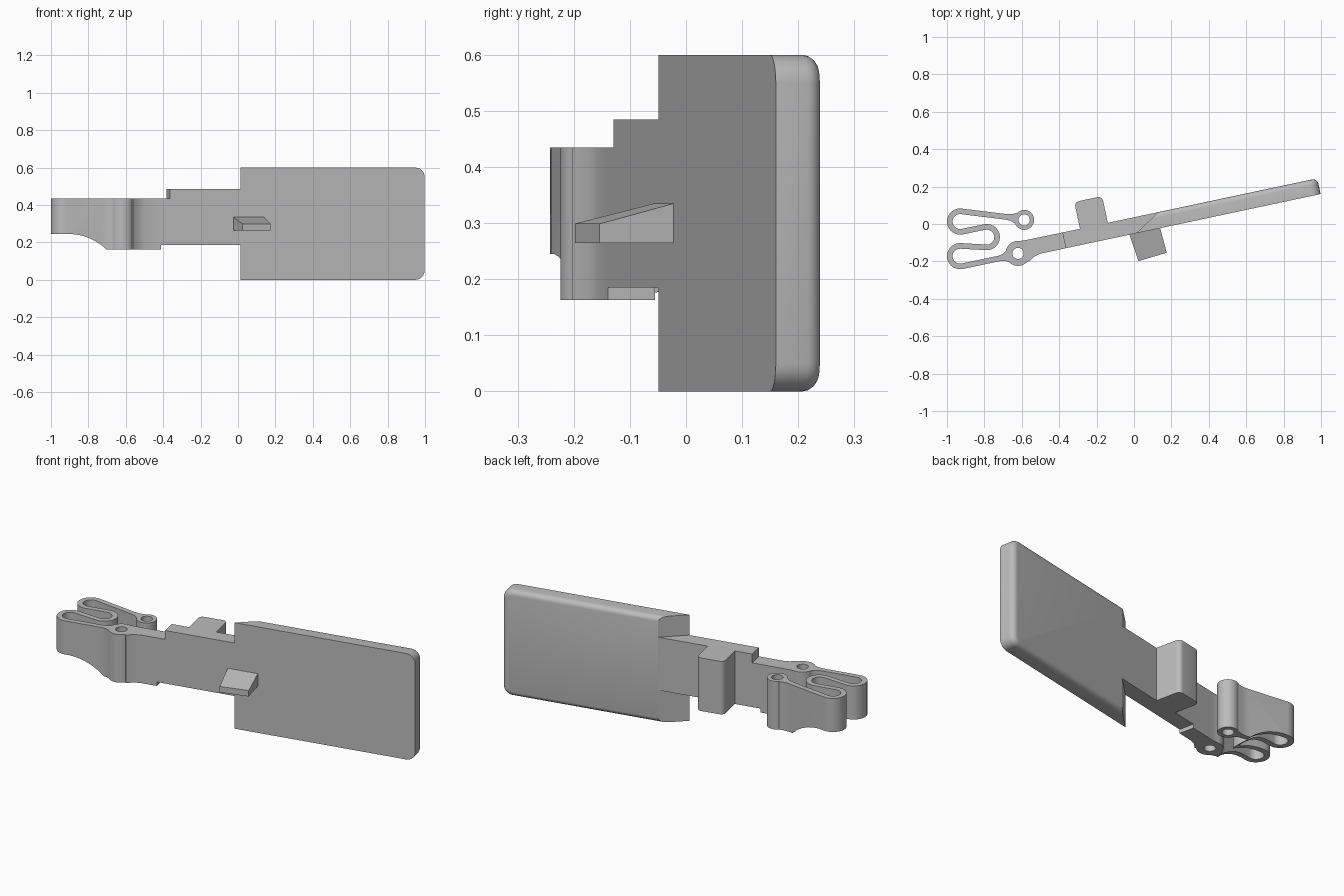
import bpy, bmesh, math
from mathutils import Matrix, Vector

cube = bpy.data.objects.get("Cube")
if cube:
    bpy.data.objects.remove(cube, do_unlink=True)

grey = bpy.data.materials.new("mid_grey")
grey.use_nodes = True
grey.diffuse_color = (0.5, 0.5, 0.5, 1)
grey.node_tree.nodes["Principled BSDF"].inputs["Base Color"].default_value = (0.5, 0.5, 0.5, 1)

# The bar is turned about z; its front face is local y = 0
BAR = Matrix.Translation((0, -0.052, 0)) @ Matrix.Rotation(math.radians(12), 4, 'Z')
UPRIGHT = Matrix.Rotation(math.radians(90), 4, 'X')
WORLD = Matrix.Identity(4)
THICK = 0.086
CLIP_LOW, CLIP_HIGH = 0.163, 0.435


def prism(name, outline, low, high, frame=WORLD, shape=None):
    """Extrude a flat outline; shape may refine the bmesh."""
    bm = bmesh.new()
    base = bm.faces.new([bm.verts.new((x, y, low)) for x, y in outline])
    top = bmesh.ops.extrude_face_region(bm, geom=[base])["geom"]
    for v in top:
        if isinstance(v, bmesh.types.BMVert):
            v.co.z = high
    bmesh.ops.recalc_face_normals(bm, faces=bm.faces)
    if shape:
        shape(bm)
    mesh = bpy.data.meshes.new(name)
    bm.to_mesh(mesh)
    bm.free()
    mesh.materials.append(grey)
    obj = bpy.data.objects.new(name, mesh)
    bpy.context.collection.objects.link(obj)
    obj.matrix_world = frame
    return obj


def round_edges(bm, test, radius, segments):
    edges = [e for e in bm.edges if test(e.verts[0].co, e.verts[1].co)]
    bmesh.ops.bevel(bm, geom=edges, offset=radius, segments=segments,
                    profile=0.5, affect='EDGES', clamp_overlap=False)


def combine(target, other, operation):
    mod = target.modifiers.new("combine", 'BOOLEAN')
    mod.operation, mod.solver, mod.object = operation, 'EXACT', other
    bpy.context.view_layer.update()
    bpy.context.view_layer.objects.active = target
    bpy.ops.object.modifier_apply(modifier=mod.name)
    bpy.data.objects.remove(other, do_unlink=True)


def arc(centre, radius, start, end, steps=14):
    angles = [math.radians(start + (end - start) * i / steps) for i in range(steps + 1)]
    return [(centre[0] + radius * math.cos(a), centre[1] + radius * math.sin(a)) for a in angles]


def ribbon(path, widths):
    """Outline of a strip of given half widths along a path."""
    left, right = [], []
    for i, p in enumerate(path):
        a, b = path[max(i - 1, 0)], path[min(i + 1, len(path) - 1)]
        d = (Vector(b) - Vector(a)).normalized()
        left.append((p[0] - d.y * widths[i], p[1] + d.x * widths[i]))
        right.append((p[0] + d.y * widths[i], p[1] - d.x * widths[i]))
    return left + right[::-1]


# Wide blade with a slanted inner end and rounded rear edges
def shape_blade(bm):
    round_edges(bm, lambda a, b: min(a.x, b.x) > 1 and abs(a.z - b.z) < 0.01, 0.05, 6)
    round_edges(bm, lambda a, b: min(a.y, b.y) > THICK - 0.001 and max(a.x, b.x) > 0.2, 0.028, 4)


blade = prism("blade", [(0.013, 0), (1.02, 0), (1.02, THICK), (0.151, THICK)],
              0, 0.6, BAR, shape_blade)

# Stepped shank between blade and spring clip
shank = prism("shank", [(-0.42, 0.185), (0.15, 0.185), (0.15, 0.485), (-0.373, 0.485),
                        (-0.373, CLIP_HIGH), (-0.42, CLIP_HIGH)], -THICK, 0, BAR @ UPRIGHT)
combine(blade, shank, 'UNION')
blade.name = "blade_and_shank"

# Rear stop block with rounded outer corners
stop = prism("rear_block", [(-0.277, 0.08), (-0.125, 0.08), (-0.125, 0.232), (-0.277, 0.232)],
             0.185, 0.485, BAR,
             lambda bm: round_edges(bm, lambda a, b: min(a.y, b.y) > 0.2 and abs(a.z - b.z) > 0.1, 0.025, 5))


# Front thumb tab with a sloping top
def slope_top(bm):
    for v in bm.verts:
        if v.co.y < -0.1 and v.co.z > 0.3:
            v.co.z = 0.299


tab = prism("front_tab", [(-0.025, 0), (-0.007, -0.148), (0.15, -0.136), (0.143, 0)],
            0.265, 0.335, BAR, slope_top)

# Folded spring strip running from the free eye to the fixed eye
free_eye, fixed_eye = (-0.587, 0.022), (-0.62, -0.157)
R = 0.055
path = [free_eye, (-0.632, 0.031), (-0.655, 0.035), (-0.69, 0.039)]
path += arc((-0.93, 0.013), R, 83, 281.7)
path += arc((-0.787, -0.07), R, 101.7, -93.3)
path += arc((-0.93, -0.172), R, 86.7, 282)
path += [(-0.72, -0.184), (-0.695, -0.178), (-0.67, -0.172), fixed_eye]
widths = [0.015] * len(path)
widths[:3] = [0.035, 0.029, 0.018]
widths[-3:] = [0.02, 0.036, 0.045]
clip = prism("spring_clip", ribbon(path, widths), CLIP_LOW, CLIP_HIGH)

# Eyes and the neck that joins the shank
for centre, radius in ((free_eye, 0.053), (fixed_eye, 0.067)):
    combine(clip, prism("eye", arc(centre, radius, 0, 350, 35), CLIP_LOW, CLIP_HIGH), 'UNION')
neck = prism("neck", [(-0.42, 0), (-0.51, 0), (-0.545, -0.008), (-0.58, -0.03), (-0.628, 0.02),
                      (-0.61, 0.089), (-0.57, 0.087), (-0.42, THICK)], CLIP_LOW, CLIP_HIGH, BAR)
combine(clip, neck, 'UNION')

# Pin holes, and the curved relief under the folds
for centre in (free_eye, fixed_eye):
    combine(clip, prism("hole_cutter", arc(centre, 0.03, 0, 345, 23), 0, 0.6), 'DIFFERENCE')
relief = [(-1.1, 0), (-0.705, 0), (-0.705, 0.165), (-0.735, 0.189), (-0.77, 0.211),
          (-0.81, 0.229), (-0.85, 0.24), (-0.89, 0.245), (-1.1, 0.245)]
combine(clip, prism("relief_cutter", relief, -0.5, 0.5, UPRIGHT), 'DIFFERENCE')

# Smooth the curved walls and keep the corners crisp
bpy.ops.object.select_all(action='DESELECT')
for obj in (blade, stop, tab, clip):
    obj.select_set(True)
bpy.context.view_layer.objects.active = blade
bpy.ops.object.shade_smooth_by_angle(angle=math.radians(30))
